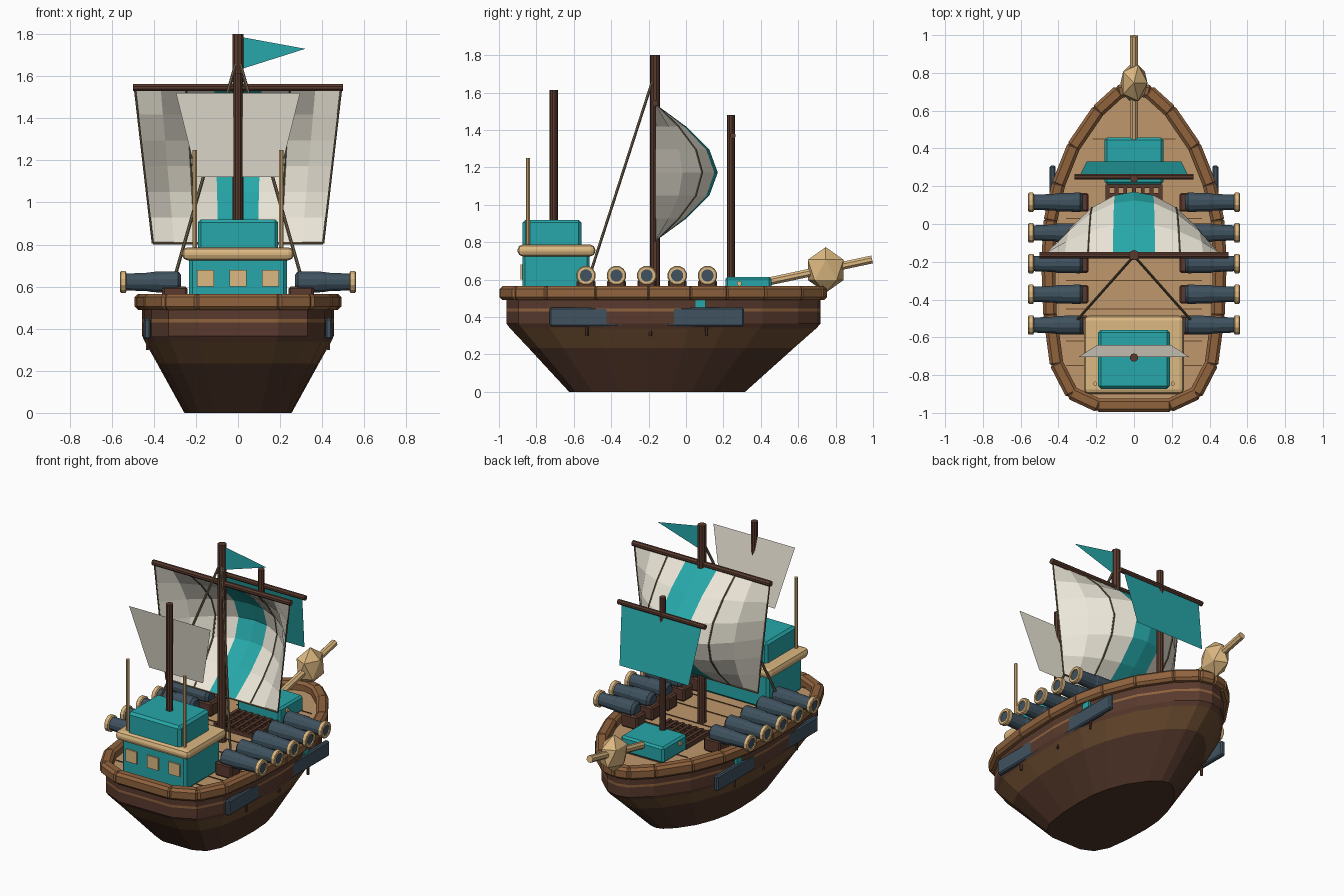
import bpy, bmesh, math
from mathutils import Vector

if "Cube" in bpy.data.objects:
    bpy.data.objects.remove(bpy.data.objects["Cube"])

COL = dict(dark=(.10, .042, .026), low=(.075, .033, .020), mid=(.14, .068, .028),
           rail=(.28, .125, .048), deck=(.52, .31, .15), tan=(.72, .48, .22),
           teal=(.02, .39, .40), slate=(.05, .085, .115), cream=(.83, .79, .68),
           rope=(.16, .12, .07))
MAT = {}
for k, c in COL.items():
    MAT[k] = bpy.data.materials.new(k)
    MAT[k].diffuse_color = (*c, 1)


def mesh(name, verts, faces, mats, idx=None):
    me = bpy.data.meshes.new(name)
    me.from_pydata([tuple(v) for v in verts], [], faces)
    for m in mats:
        me.materials.append(MAT[m])
    if idx:
        me.polygons.foreach_set("material_index", idx)
    ob = bpy.data.objects.new(name, me)
    bpy.context.collection.objects.link(ob)
    return ob


def box(name, x, y, z, mat, bevel=0.0, seg=1):
    """Box from (min, max) ranges."""
    v = [(a, b, c) for a in x for b in y for c in z]
    f = [(0, 1, 3, 2), (4, 6, 7, 5), (0, 4, 5, 1), (2, 3, 7, 6), (0, 2, 6, 4), (1, 5, 7, 3)]
    ob = mesh(name, v, f, [mat])
    if bevel:
        b = ob.modifiers.new("bevel", 'BEVEL')
        b.width, b.segments = bevel, seg
    return ob


def lathe(name, a, b, prof, mat, n=10):
    """Revolve (distance along a->b, radius) pairs around the line a->b."""
    a, b = Vector(a), Vector(b)
    q = (b - a).to_track_quat('Z', 'Y')
    v, f = [], []
    for d, r in prof:
        for i in range(n):
            t = 2 * math.pi * (i + .5) / n
            v.append(a + q @ Vector((r * math.cos(t), r * math.sin(t), d)))
    for j in range(len(prof) - 1):
        for i in range(n):
            k = (i + 1) % n
            f.append((j*n + i, j*n + k, j*n + n + k, j*n + n + i))
    f += [tuple(range(n))[::-1], tuple(range(len(v) - n, len(v)))]
    return mesh(name, v, f, [mat])


def rod(name, a, b, r, mat, n=8):
    return lathe(name, a, b, [(0, r), ((Vector(b) - Vector(a)).length, r)], mat, n)


# Hull: one plan outline lofted upward
HALF = [(.19, -.96), (.33, -.895), (.41, -.74), (.445, -.48), (.455, -.2), (.442, .02),
        (.40, .21), (.32, .41), (.19, .6), (.08, .7)]
OUT = HALF + [(0, .72)] + [(-x, y) for x, y in reversed(HALF)]
N = len(OUT)
CY = -.13


def ring(z, s):
    return [Vector((x * s, CY - .03 * (1 - s) / .44 + (y - CY) * s, z)) for x, y in OUT]


levels = [(0, .56, 0), (.235, .845, 1), (.34, .975, 2), (.365, 1, 2), (.43, 1, 3), (.445, 1, 2), (.52, 1, 2)]
verts, faces, idx = [], [], []
for z, s, m in levels:
    verts += ring(z, s)
for j in range(len(levels) - 1):
    for i in range(N):
        k = (i + 1) % N
        faces.append((j*N + i, j*N + k, j*N + N + k, j*N + N + i))
        idx.append(levels[j][2])
faces.append(tuple(range(N))[::-1])
idx.append(0)
mesh("hull", verts, faces, ["low", "mid", "dark", "rail"], idx)
mesh("deck", ring(.51, 1), [tuple(range(N))], ["deck"])

# Rail: one bevelled beam per outline edge
P = ring(.528, 1)
for i in range(N):
    a, b = P[i], P[(i + 1) % N]
    L = (b - a).length / 2 + .012
    o = box("rail_beam", (-L, L), (-.036, .036), (-.038, .038), "rail", .016)
    o.location = (a + b) / 2
    o.rotation_euler.z = math.atan2(b.y - a.y, b.x - a.x)

# Deck plank seams
for i, y in enumerate((-.9, -.75, -.62, -.45, -.3, -.13, .03, .3, .45)):
    w = .36 if y < .2 else .22
    box("plank_seam", (-w, w), (y - .003, y + .003), (.505, .514), "mid")

# Hatch grating
for i in range(7):
    x = -.14 + i * .28 / 6
    box("grate_bar", (x - .01, x + .01), (-.04, .21), (.51, .54), "dark")
for i in range(6):
    y = -.03 + i * .046
    box("grate_cross_bar", (-.15, .15), (y - .01, y + .01), (.51, .535), "dark")

# Both sides: cannons, side plates, pegs, stern poles, shrouds
for s in (-1, 1):
    for y in (-.535, -.372, -.21, -.047, .115):
        box("carriage", sorted((s * .24, s * .36)), (y - .05, y + .05), (.51, .6), "dark", .01)
        lathe("cannon", (s * .27, y, .622), (s, y, .622),
              [(0, .035), (.015, .053), (.14, .05), (.15, .046), (.268, .041)], "slate", 12)
        lathe("muzzle_ring", (s * .53, y, .622), (s, y, .622),
              [(0, .045), (.004, .053), (.026, .053), (.03, .048), (.03, .033), (.02, .033)], "tan", 12)
        rod("bore", (s * .55, y, .622), (s * .553, y, .622), .033, "slate", 12)
    box("side_plate", sorted((s * .415, s * .447)), (-.73, .31), (.35, .45), "slate", .008)
    box("side_port", sorted((s * .41, s * .442)), (.05, .105), (.45, .49), "teal")
    for y in (-.53, -.19, .11):
        rod("peg", (s * .43, y, .3), (s * .43, y, .37), .008, "dark", 6)
    rod("stern_pole", (s * .205, -.845, .76), (s * .205, -.845, 1.25), .011, "tan")
    rod("shroud", (s * .01, -.18, 1.66), (s * .325, -.535, .56), .008, "rope", 6)

# Stern cabin
box("cabin_lower", (-.232, .232), (-.875, -.515), (.51, .74), "teal", .015)
box("cabin_ledge", (-.265, .265), (-.9, -.485), (.725, .787), "tan", .025, 2)
box("cabin_upper", (-.19, .19), (-.873, -.56), (.77, .92), "teal", .015)
for x in (-.155, 0, .155):
    box("window", (x - .04, x + .04), (-.885, -.86), (.6, .68), "tan")

# Fore cabin
box("fore_cabin", (-.155, .155), (.21, .457), (.51, .615), "teal", .012)
for s in (-1, 1):
    rod("fore_knob", (s * .15, .285, .58), (s * .165, .285, .58), .014, "tan")

# Masts and yards
rod("main_mast", (0, -.165, .5), (0, -.165, 1.8), .027, "dark", 10)
rod("aft_mast", (0, -.707, .9), (0, -.707, 1.615), .022, "dark", 10)
rod("fore_mast", (0, .24, .55), (0, .24, 1.48), .021, "dark", 10)
rod("main_yard", (-.5, -.165, 1.545), (.5, -.165, 1.545), .018, "dark")
rod("fore_yard", (-.315, .25, 1.37), (.315, .25, 1.37), .016, "dark")

# Bowsprit with faceted head
rod("bowsprit", (0, .3, .56), (0, .995, .708), .023, "tan")
bm = bmesh.new()
bmesh.ops.create_icosphere(bm, subdivisions=1, radius=1)
me = bpy.data.meshes.new("figurehead")
bm.to_mesh(me)
bm.free()
me.materials.append(MAT["tan"])
head = bpy.data.objects.new("figurehead", me)
bpy.context.collection.objects.link(head)
head.location, head.scale = (0, .747, .652), (.08, .112, .122)


# Main sail: billowing grid with a central stripe
def sail_pt(t, v):
    return Vector((t * (.49 - .085 * v), -.165 + .335 * (1 - t * t) * math.sin(math.pi * v), 1.54 - .735 * v))


T = [-1, -.75, -.5, -.23, 0, .23, .5, .75, 1]
R = 6
verts = [sail_pt(t, j / R) for j in range(R + 1) for t in T]
C = len(T)
faces, idx = [], []
for j in range(R):
    for i in range(C - 1):
        faces.append((j*C + i, j*C + i + 1, j*C + C + i + 1, j*C + C + i))
        idx.append(int(i in (3, 4)))
mesh("main_sail", verts, faces, ["cream", "teal"], idx)
for t in (-1, -.5, .5, 1):
    for j in range(R):
        rod("sail_seam", sail_pt(t, j / R), sail_pt(t, (j + 1) / R), .005, "rope", 6)
rod("sail_foot_rope", sail_pt(-1, 1), sail_pt(1, 1), .006, "rope", 6)

# Flat sails and pennant
mesh("aft_sail", [(-.295, -.705, 1.52), (.295, -.705, 1.52), (.195, -.64, 1.12), (-.195, -.64, 1.12)],
     [(0, 1, 2, 3)], ["cream"])
mesh("fore_sail", [(-.29, .25, 1.37), (.29, .25, 1.37), (.25, .33, 1.0), (-.25, .33, 1.0)],
     [(0, 1, 2, 3)], ["teal"])
mesh("pennant", [(.02, -.165, 1.785), (.02, -.165, 1.635), (.32, -.165, 1.73)], [(0, 1, 2)], ["teal"])

for m in bpy.data.materials:
    if m.users and not m.is_grease_pencil:
        m.use_nodes = True
        m.node_tree.nodes["Principled BSDF"].inputs["Base Color"].default_value = m.diffuse_color
